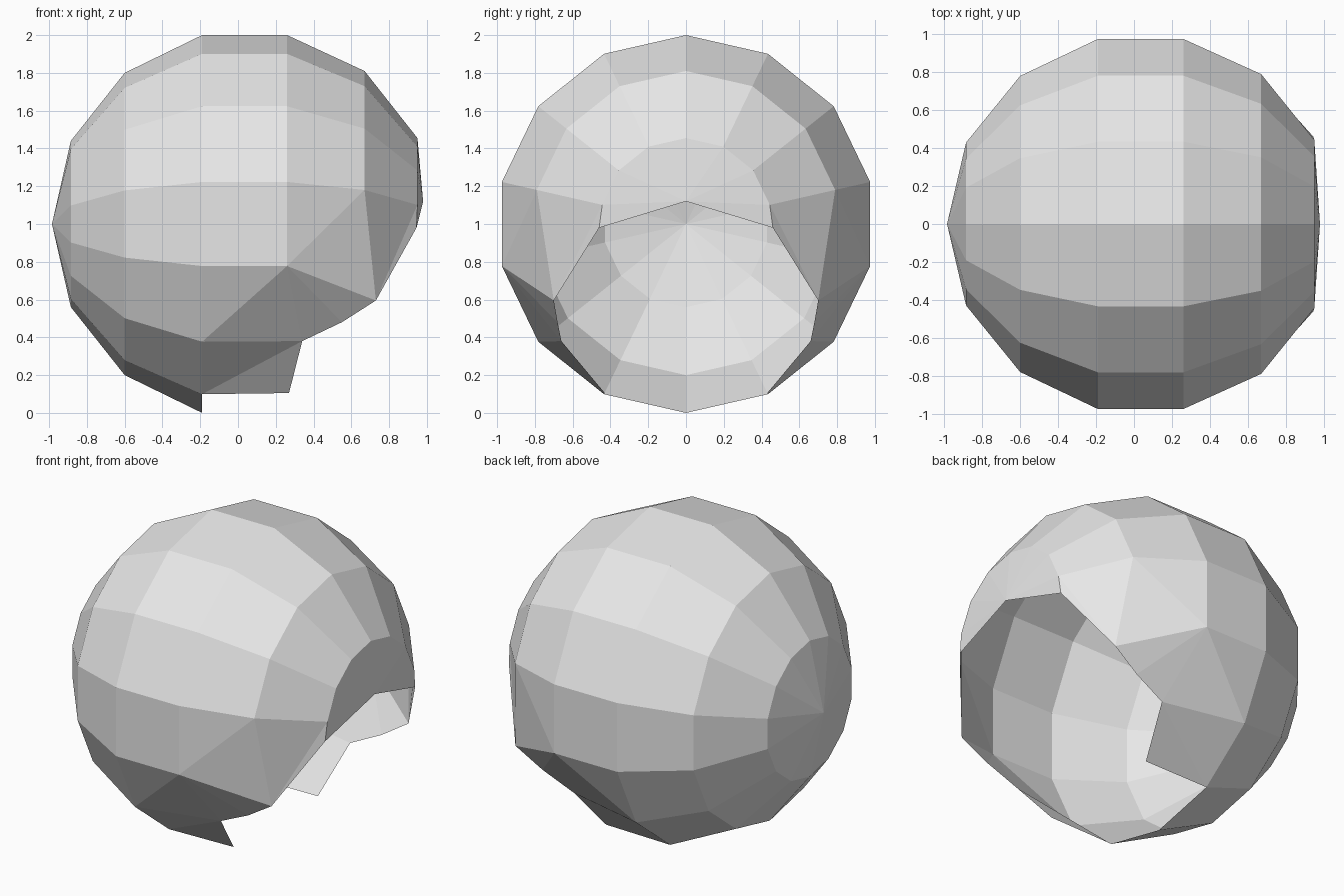
import bpy, bmesh
from math import sin, cos, pi

cube = bpy.data.objects.get("Cube")
if cube:
    bpy.data.objects.remove(cube, do_unlink=True)

# One plain material
grey = bpy.data.materials.new("plain_grey")
grey.use_nodes = True
colour = (0.8, 0.8, 0.8, 1)
grey.diffuse_color = colour
grey.node_tree.nodes["Principled BSDF"].inputs["Base Color"].default_value = colour

# Rings along the x axis: (x, radius, last step kept from the top, of 7 per half turn)
rings = [(-0.885, 0.44, 7), (-0.6, 0.8, 7), (-0.19, 1.0, 7),
         (0.26, 1.0, 6), (0.67, 0.81, 4), (0.95, 0.455, 4)]
# Rim points pulled to shape the opening: (ring, step) -> place
pulled = {(3, 5): (0.34, 0.66, 0.38), (3, 6): (0.27, 0.43, 0.105),
          (4, 4): (0.73, 0.70, 0.595), (5, 4): (0.945, 0.46, 0.98)}

bm = bmesh.new()
grid = {}
for i, (x, r, last) in enumerate(rings):
    for k in range(last + 1):
        a = pi * k / 7
        y = 0 if k in (0, 7) else r * sin(a)
        grid[i, k] = bm.verts.new(pulled.get((i, k), (x, y, 1 + r * cos(a))))

closed_pole = bm.verts.new((-0.985, 0, 1))
rim_pole = bm.verts.new((0.98, 0, 1.12))
rim_mid = bm.verts.new((0.55, 0.68, 0.48))

# End fans
for k in range(7):
    bm.faces.new((closed_pole, grid[0, k], grid[0, k + 1]))
for k in range(4):
    bm.faces.new((rim_pole, grid[5, k + 1], grid[5, k]))

# Bands between rings; those beside pulled points are split into triangles
for i in range(5):
    for k in range(min(rings[i][2], rings[i + 1][2])):
        a, b = grid[i, k], grid[i + 1, k]
        c, d = grid[i + 1, k + 1], grid[i, k + 1]
        if (i, k) in ((3, 3), (2, 4), (2, 5), (4, 3)):
            bm.faces.new((a, b, d))
            bm.faces.new((b, c, d))
        else:
            bm.faces.new((a, b, c, d))

# Web filling the corner of the opening
bm.faces.new((grid[3, 4], grid[4, 4], rim_mid))
bm.faces.new((grid[3, 4], rim_mid, grid[3, 5]))

bmesh.ops.recalc_face_normals(bm, faces=bm.faces)
if sum(f.normal.dot(f.calc_center_median() - closed_pole.co.lerp(rim_pole.co, 0.5)) for f in bm.faces) < 0:
    bmesh.ops.reverse_faces(bm, faces=bm.faces)

mesh = bpy.data.meshes.new("open_shell")
bm.to_mesh(mesh)
bm.free()
mesh.materials.append(grey)
shell = bpy.data.objects.new("open_shell", mesh)
bpy.context.collection.objects.link(shell)

# Second half
mirror = shell.modifiers.new("other_half", 'MIRROR')
mirror.use_axis = (False, True, False)
mirror.use_clip = True
